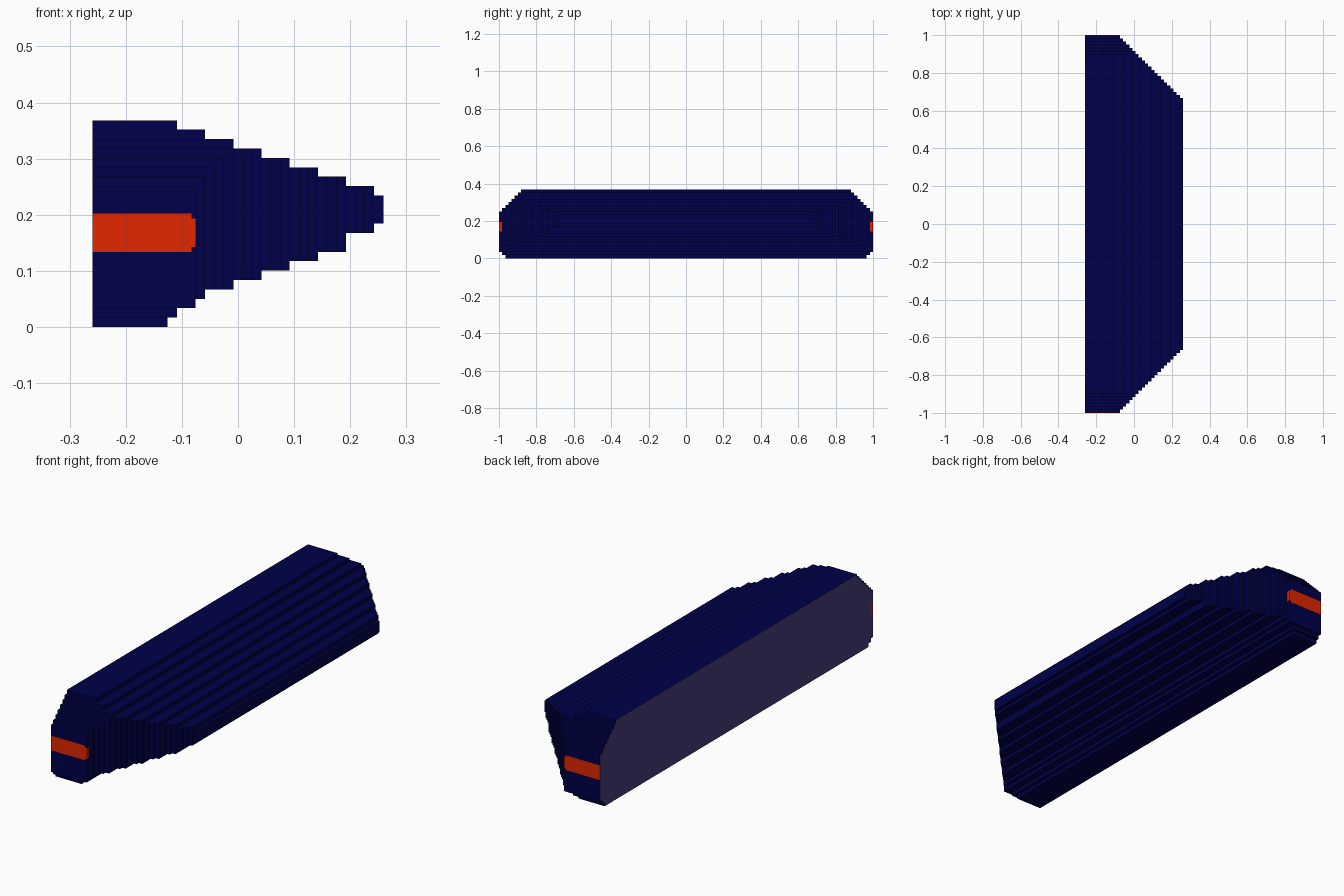
import bpy, bmesh
from mathutils import Vector

if "Cube" in bpy.data.objects:
    bpy.data.objects.remove(bpy.data.objects["Cube"])

S = 0.01674            # step size in x and z
SY = 0.9992 / 60       # step size along the length
X0 = -15.5 * S
# number of columns filled in each layer, bottom to top
WIDTH = [8, 9, 11, 12, 15, 18, 21, 24, 27, 27, 30,
         31, 31, 31, 30, 27, 24, 21, 18, 15, 12, 9]


def material(name, rgb):
    m = bpy.data.materials.new(name)
    m.diffuse_color = (*rgb, 1)
    m.use_nodes = True
    m.node_tree.nodes["Principled BSDF"].inputs["Base Color"].default_value = m.diffuse_color
    return m


navy = material("navy blue", (0.0, 0.0, 0.068))
grey = material("purple grey", (0.068, 0.046, 0.215))
red = material("red orange", (0.76, 0.02, 0.0))


def half(i, k):
    """Half length of the body, in steps, at column i and layer k."""
    if not (0 <= k < len(WIDTH) and 0 <= i < WIDTH[k]):
        return 0
    return min(60, 70 - i, 74 - k, 58 + k)


def finish(bm, name, mats):
    me = bpy.data.meshes.new(name)
    bm.to_mesh(me)
    bm.free()
    for m in mats:
        me.materials.append(m)
    ob = bpy.data.objects.new(name, me)
    bpy.context.collection.objects.link(ob)
    return ob


# stepped body: end caps plus walls wherever neighbouring rods differ
bm = bmesh.new()


def quad(pts, direction, mat=0):
    f = bm.faces.new([bm.verts.new((X0 + x * S, y * SY, z * S)) for x, y, z in pts])
    f.normal_update()
    if f.normal.dot(Vector(direction)) < 0:
        f.normal_flip()
    f.material_index = mat


def wall(a, b, p, q, axis):
    """Wall between rods of half length a and b, on the edge p-q in xz."""
    if a == b:
        return
    lo, hi = min(a, b), max(a, b)
    sign = 1 if a > b else -1
    spans = [(-hi, hi)] if lo == 0 else [(-hi, -lo), (lo, hi)]
    mat = 1 if axis[0] and p[0] == 0 else 0
    for y0, y1 in spans:
        quad([(p[0], y0, p[1]), (q[0], y0, q[1]), (q[0], y1, q[1]), (p[0], y1, p[1])],
             [sign * c for c in axis], mat)


for k in range(-1, len(WIDTH)):
    for i in range(-1, 31):
        h = half(i, k)
        if h:
            for s in (-1, 1):
                quad([(i, s * h, k), (i + 1, s * h, k),
                      (i + 1, s * h, k + 1), (i, s * h, k + 1)], (0, s, 0))
        wall(h, half(i + 1, k), (i + 1, k), (i + 1, k + 1), (1, 0, 0))
        wall(h, half(i, k + 1), (i, k + 1), (i + 1, k + 1), (0, 0, 1))
bmesh.ops.remove_doubles(bm, verts=bm.verts, dist=1e-5)
finish(bm, "stepped_body", [navy, grey])

# red end strips with notched corners, flush with both ends
x_end = X0 + 11 * S + 0.0006
z0, z1, n = 8 * S, 12 * S + 0.001, S / 2
profile = [(X0, z0), (x_end - n, z0), (x_end - n, z0 + n), (x_end, z0 + n),
           (x_end, z1 - n), (x_end - n, z1 - n), (x_end - n, z1), (X0, z1)]
for s, side in ((-1, "front"), (1, "back")):
    bm = bmesh.new()
    inner = 59 * SY
    f = bm.faces.new([bm.verts.new((x, s * inner, z)) for x, z in profile])
    ext = bmesh.ops.extrude_face_region(bm, geom=[f])
    verts = [v for v in ext["geom"] if isinstance(v, bmesh.types.BMVert)]
    bmesh.ops.translate(bm, verts=verts, vec=(0, s * (1 - inner), 0))
    bmesh.ops.recalc_face_normals(bm, faces=bm.faces)
    finish(bm, side + "_end_strip", [red])
